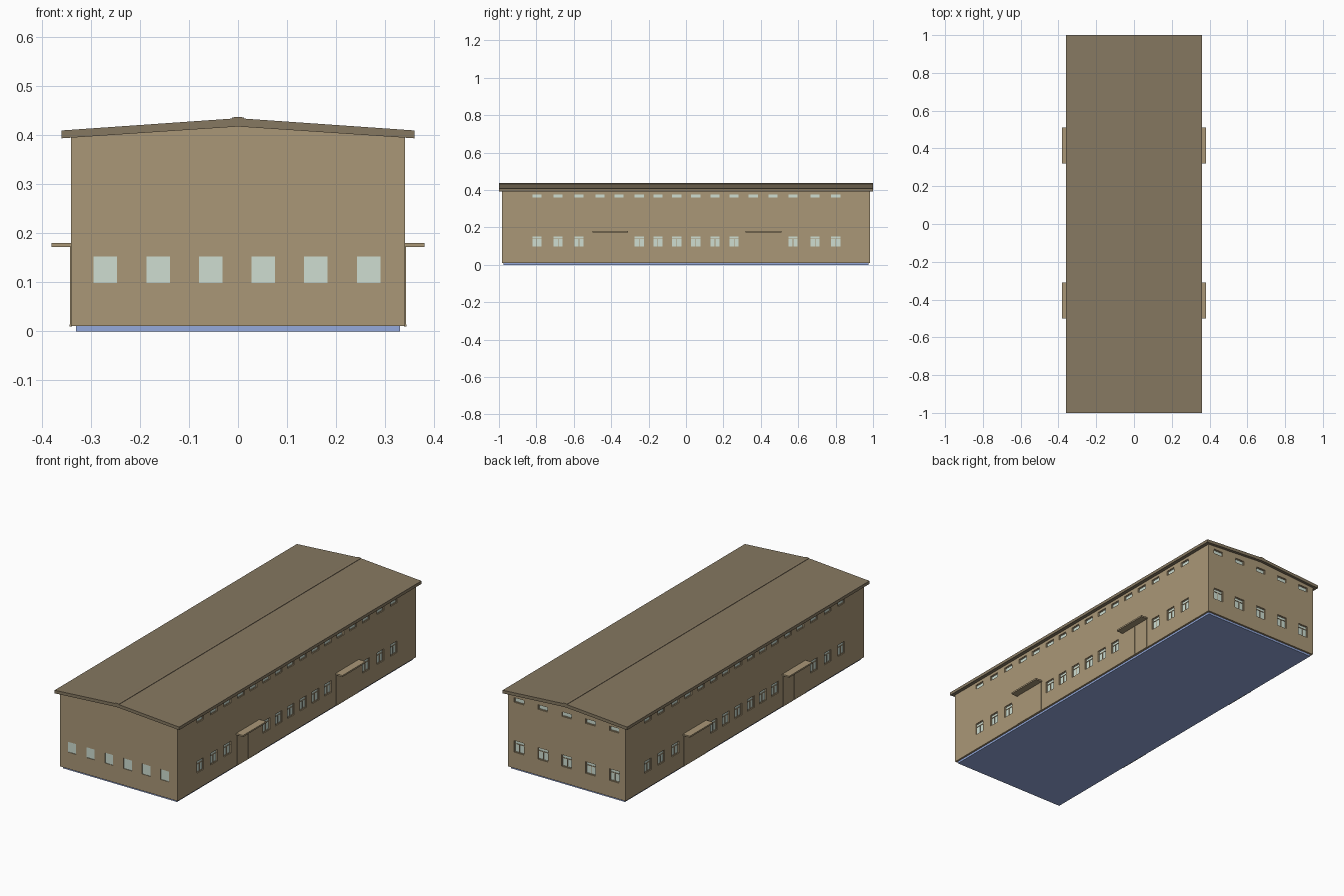
import bpy, bmesh, math
from mathutils import Matrix, Vector

if "Cube" in bpy.data.objects:
    bpy.data.objects.remove(bpy.data.objects["Cube"])


def material(name, rgb):
    m = bpy.data.materials.new(name)
    m.diffuse_color = (*rgb, 1)
    m.use_nodes = True
    m.node_tree.nodes["Principled BSDF"].inputs["Base Color"].default_value = m.diffuse_color
    return m


TAN = material("tan_wall", (0.40, 0.31, 0.185))
ROOF = material("roof_brown", (0.24, 0.19, 0.12))
GLASS = material("pale_glass", (0.62, 0.73, 0.64))
BLUE = material("base_blue", (0.30, 0.40, 0.72))


def finish(bm, name, mat):
    bmesh.ops.recalc_face_normals(bm, faces=bm.faces)
    me = bpy.data.meshes.new(name)
    bm.to_mesh(me)
    bm.free()
    me.materials.append(mat)
    ob = bpy.data.objects.new(name, me)
    bpy.context.collection.objects.link(ob)
    return ob


def box(bm, lo, hi, frame=Matrix()):
    lo, hi = Vector(lo), Vector(hi)
    size = Matrix.Diagonal((*(hi - lo), 1))
    bmesh.ops.create_cube(bm, size=1, matrix=frame @ Matrix.Translation((lo + hi) / 2) @ size)


def prism(name, profile, half_len, mat):
    """Extrude an x,z profile along y."""
    bm = bmesh.new()
    f = bm.faces.new([bm.verts.new((x, -half_len, z)) for x, z in profile])
    ext = bmesh.ops.extrude_face_region(bm, geom=[f])
    verts = [v for v in ext["geom"] if isinstance(v, bmesh.types.BMVert)]
    bmesh.ops.translate(bm, verts=verts, vec=(0, 2 * half_len, 0))
    return finish(bm, name, mat)


HX, HY = 0.34, 0.985

# Base slab, gabled body, roof slab and ridge cap
bm = bmesh.new()
box(bm, (-0.33, -0.975, 0), (0.33, 0.975, 0.012))
finish(bm, "base_slab", BLUE)
body = prism("walls", [(-HX, 0.011), (HX, 0.011), (HX, 0.3955), (0, 0.4185), (-HX, 0.3955)], HY, TAN)
prism("roof", [(-0.36, 0.393), (0, 0.417), (0.36, 0.393), (0.36, 0.409), (0, 0.434), (-0.36, 0.409)], 1.0, ROOF)
prism("ridge_cap", [(-0.012, 0.432), (0.012, 0.432), (0.012, 0.4355), (0, 0.437), (-0.012, 0.4355)], 1.0, ROOF)


# Wall frames: local x runs along the wall, local -y points outwards
def wall(angle, dist):
    return Matrix.Rotation(math.radians(angle), 4, "Z") @ Matrix.Translation((0, -dist, 0))


FRONT, RIGHT, BACK, LEFT = wall(0, HY), wall(90, HX), wall(180, HY), wall(-90, HX)
cuts, glass, frames = bmesh.new(), bmesh.new(), bmesh.new()


def window(frame, u, z0, z1, w, depth=0.01, transom=True):
    a, b = u - w / 2, u + w / 2
    box(cuts, (a, -0.01, z0), (b, depth, z1), frame)
    box(glass, (a, depth - 0.003, z0), (b, depth + 0.001, z1), frame)
    t, y0, y1 = 0.003, depth - 0.006, depth - 0.001
    bars = [(a, z0, a + t, z1), (b - t, z0, b, z1), (a, z0, b, z0 + t), (a, z1 - t, b, z1)]
    if transom:
        zt = z0 + 0.72 * (z1 - z0)
        bars += [(a, zt - t / 2, b, zt + t / 2), (u - t / 2, z0, u + t / 2, zt)]
    for x0, za, x1, zb in bars:
        box(frames, (x0, y0, za), (x1, y1, zb), frame)


# Long sides: lower windows skip the entrances, upper strip is continuous
lower = [-0.797, -0.684, -0.572, -0.25, -0.15, -0.05, 0.053, 0.155, 0.257, 0.572, 0.69, 0.80]
upper = sorted(lower + [-0.46, -0.358, 0.36, 0.465])
for frame, s in ((RIGHT, 1), (LEFT, -1)):
    for u in lower:
        window(frame, s * u, 0.095, 0.156, 0.056)
    for u in upper:
        window(frame, s * u, 0.356, 0.380, 0.056, transom=False)
# End walls
for i in range(6):
    window(FRONT, -0.27 + 0.1072 * i, 0.095, 0.155, 0.054, depth=0.006, transom=False)
for i in range(5):
    u = 0.138 * (i - 2)
    window(BACK, u, 0.095, 0.156, 0.058)
    window(BACK, u, 0.356, 0.380, 0.056, transom=False)

cutter = finish(cuts, "window_cutter", TAN)
cutter.hide_render = True
mod = body.modifiers.new("openings", "BOOLEAN")
mod.operation, mod.solver, mod.object = "DIFFERENCE", "EXACT", cutter
bpy.context.view_layer.objects.active = body
bpy.ops.object.modifier_apply(modifier=mod.name)
bpy.data.objects.remove(cutter)
finish(glass, "window_glass", GLASS)
finish(frames, "window_frames", TAN)

# Entrances: double door leaves, sill and canopy
doors, canopies = bmesh.new(), bmesh.new()
for frame, s in ((RIGHT, 1), (LEFT, -1)):
    for c in (-0.405, 0.415):
        u = s * c
        for a, b in ((-0.09, -0.001), (0.001, 0.09)):
            box(doors, (u + a, -0.0025, 0.012), (u + b, 0.002, 0.173), frame)
        box(doors, (u - 0.09, -0.003, 0.010), (u + 0.09, 0.002, 0.014), frame)
        box(canopies, (u - 0.096, -0.04, 0.172), (u + 0.096, 0.002, 0.180), frame)
finish(doors, "entrance_doors", TAN)
finish(canopies, "entrance_canopies", TAN)
